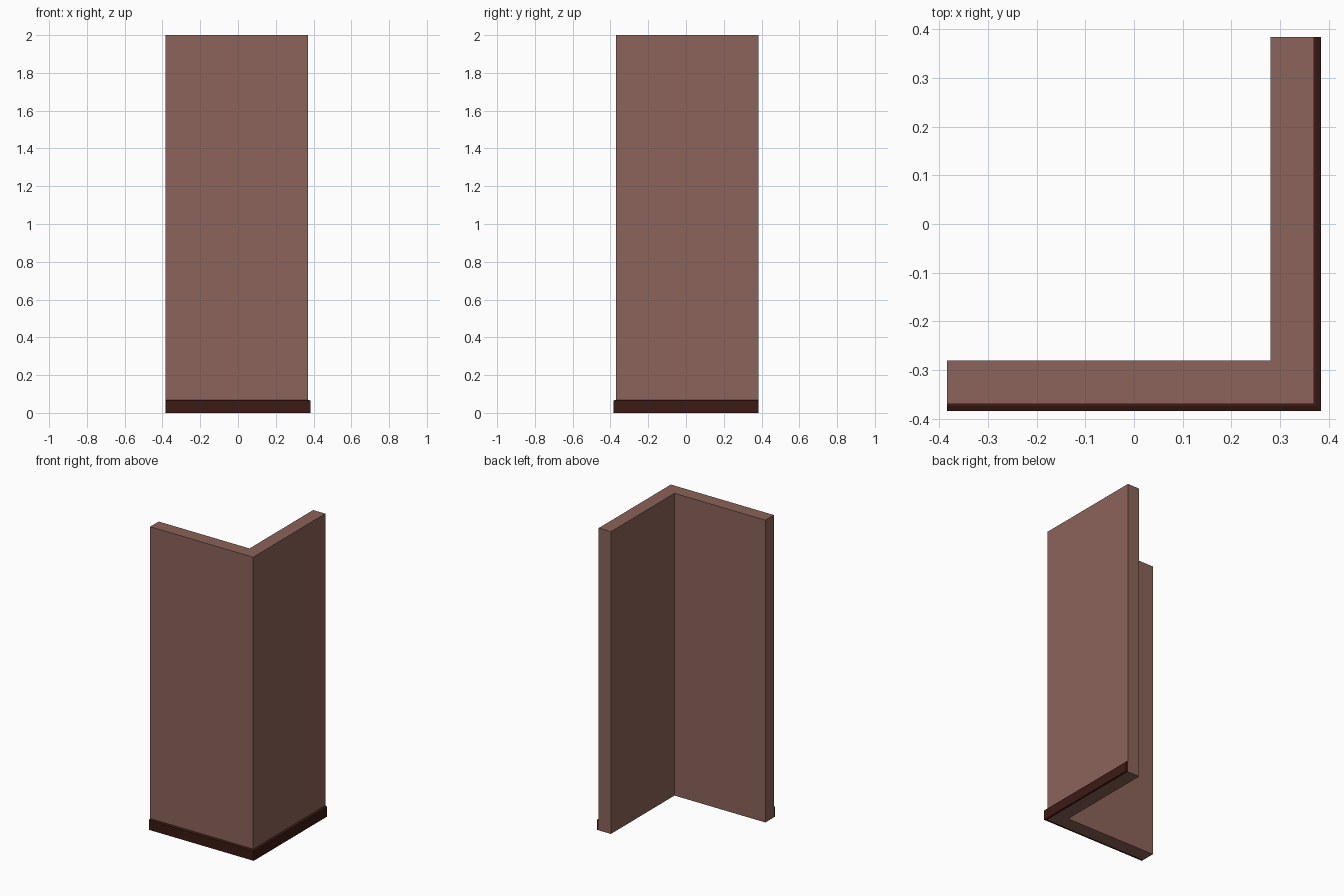
import bpy, bmesh

if "Cube" in bpy.data.objects:
    bpy.data.objects.remove(bpy.data.objects["Cube"])

HALF = 0.384     # half of overall footprint
FACE = 0.370     # outer wall face
INNER = 0.281    # inner wall face
HEIGHT = 2.0


def sweep(name, profile, color):
    """Sweep a closed (offset, z) profile around the L-shaped corner path."""
    bm = bmesh.new()
    stations = []
    for k in range(3):
        ring = []
        for d, z in profile:
            r = FACE + d
            xy = [(-HALF, -r), (r, -r), (r, HALF)][k]
            ring.append(bm.verts.new((*xy, z)))
        stations.append(ring)
    n = len(profile)
    for a, b in zip(stations, stations[1:]):
        for i in range(n):
            j = (i + 1) % n
            bm.faces.new((a[i], a[j], b[j], b[i]))
    bm.faces.new(stations[0])
    bm.faces.new(stations[-1])
    bmesh.ops.recalc_face_normals(bm, faces=bm.faces)
    mesh = bpy.data.meshes.new(name)
    bm.to_mesh(mesh)
    bm.free()
    obj = bpy.data.objects.new(name, mesh)
    bpy.context.collection.objects.link(obj)
    mat = bpy.data.materials.new(name + "_paint")
    mat.diffuse_color = color
    mat.use_nodes = True
    mat.node_tree.nodes["Principled BSDF"].inputs["Base Color"].default_value = mat.diffuse_color
    mesh.materials.append(mat)
    return obj


# Corner wall
sweep("corner_wall",
      [(INNER - FACE, 0), (0, 0), (0, HEIGHT), (INNER - FACE, HEIGHT)],
      (0.26, 0.125, 0.1, 1))

# Skirting board with a small chamfer along its top edge
t = HALF - FACE
sweep("skirting_board",
      [(0, 0), (t, 0), (t, 0.065), (t - 0.010, 0.069), (0, 0.069)],
      (0.045, 0.01, 0.007, 1))
